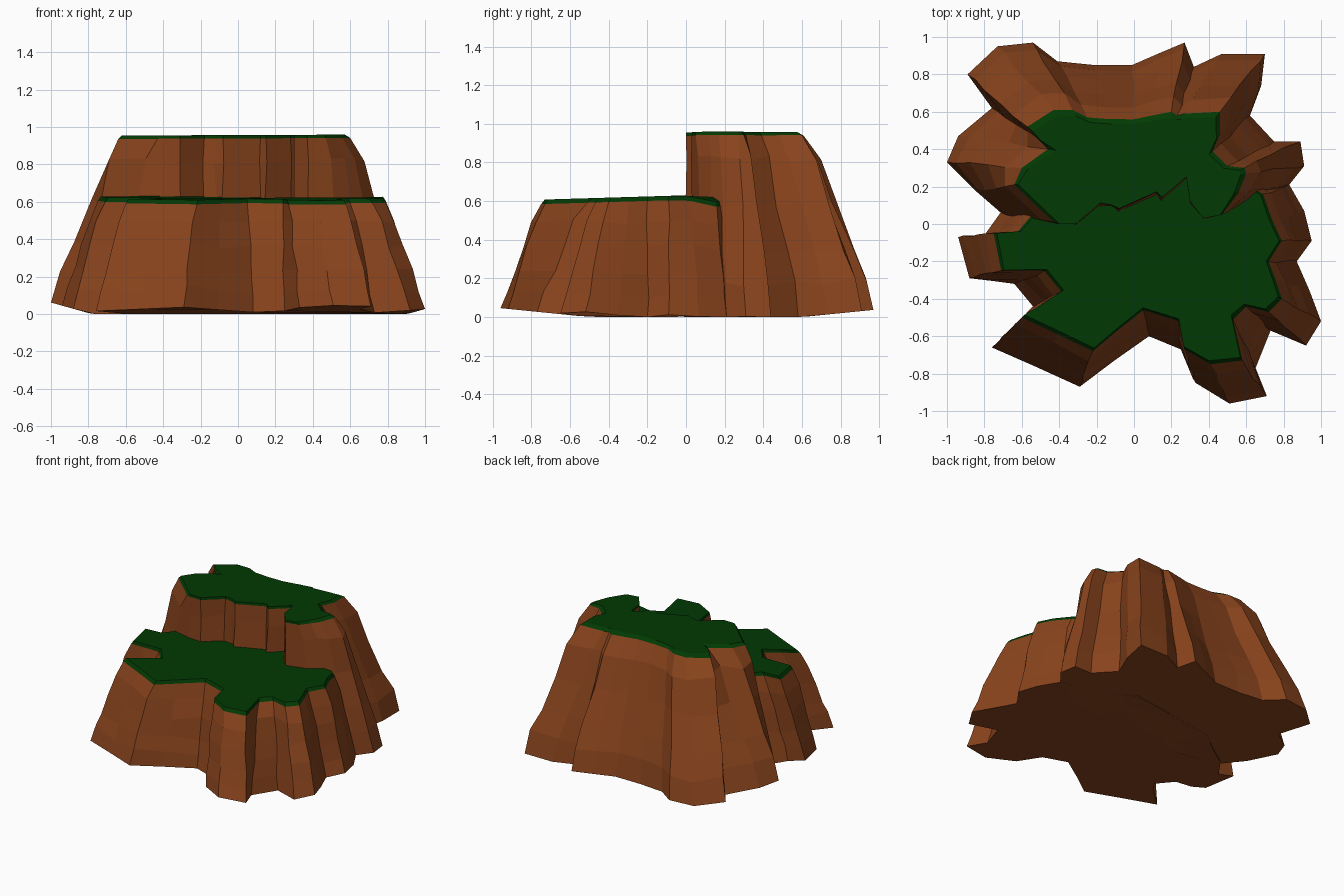
import bpy, bmesh, random
from mathutils import Vector

random.seed(11)
old = bpy.data.objects.get("Cube")
if old:
    bpy.data.objects.remove(old, do_unlink=True)


def make_material(name, colour):
    mat = bpy.data.materials.new(name)
    mat.use_nodes = True
    mat.diffuse_color = colour
    shader = next(n for n in mat.node_tree.nodes if n.type == 'BSDF_PRINCIPLED')
    shader.inputs["Base Color"].default_value = colour
    shader.inputs["Roughness"].default_value = 0.9
    return mat


rock = make_material("rock brown", (0.25, 0.057, 0.012, 1))
grass = make_material("grass green", (0.0006, 0.041, 0.001, 1))


def jitter(amount):
    return random.uniform(-amount, amount)


def read_ribs(table):
    """Turn rows of (foot x, foot y, rim x, rim y), in hundredths, into point
    pairs, with an extra rib in the middle of each long stretch."""
    pairs = [(Vector(r[:2]) / 100, Vector(r[2:]) / 100) for r in table]
    ribs = []
    for (foot, rim), (foot2, rim2) in zip(pairs, pairs[1:] + pairs[:1]):
        ribs.append((foot, rim))
        if (foot2 - foot).length > 0.24 and (rim2 - rim).length > 0.12:
            nudge = Vector((jitter(0.01), jitter(0.01)))
            ribs.append(((foot + foot2) / 2 + nudge, (rim + rim2) / 2 + nudge / 2))
    return ribs


def foot_height(p):
    # The foot lifts off the ground towards the front, back and both sides
    return (max(0, -p.y - 0.5) * 0.1 + max(0, p.y - 0.6) * 0.1
            + max(0, -p.x - 0.78) * 0.28 + max(0, p.x - 0.9) * 0.25)


def loft(name, rings, material):
    """Skin a stack of closed rings and cap both ends."""
    bm = bmesh.new()
    rings = [[bm.verts.new(p) for p in ring] for ring in rings]
    for low, high in zip(rings, rings[1:]):
        for i in range(len(low)):
            j = (i + 1) % len(low)
            bm.faces.new((low[i], low[j], high[j], high[i]))
    bm.faces.new(rings[0])
    bm.faces.new(rings[-1])
    bmesh.ops.recalc_face_normals(bm, faces=bm.faces[:])
    mesh = bpy.data.meshes.new(name)
    bm.to_mesh(mesh)
    bm.free()
    mesh.materials.append(material)
    bpy.context.collection.objects.link(bpy.data.objects.new(name, mesh))


def build_cliff(name, ribs, rim_height, profile):
    """Craggy wall from the foot outline up to the rim outline."""
    rings = []
    for level, blend in profile:
        ring = []
        for foot, rim in ribs:
            p = foot.lerp(rim, blend)
            z = foot_height(foot) * (1 - level) + rim_height(rim) * level
            if 0 < level < 1:
                p += Vector((jitter(0.008), jitter(0.008)))
                z += jitter(0.018)
            ring.append((p.x, p.y, z))
        rings.append(ring)
    loft(name, rings, rock)


def build_turf(name, ribs, rim_height, thickness):
    """Grass slab on the rim whose edge leans back with the wall below."""
    low = [(rim.x, rim.y, rim_height(rim)) for _, rim in ribs]
    tops = [rim + (rim - foot) * 0.09 for foot, rim in ribs]
    high = [(p.x, p.y, rim_height(p) + thickness) for p in tops]
    loft(name, (low, high), grass)


# Low front terrace, counterclockwise from the back left
terrace = read_ribs([
    (-70, 8, -52, 8), (-80, -6, -62, -4), (-94, -7, -75, -5), (-88, -29, -71, -25),
    (-64, -32, -48, -25), (-54, -44, -39, -36), (-76, -66, -60, -50),
    (-29, -87, -22, -68), (8, -60, 5, -46), (25, -67, 24, -52), (33, -85, 27, -67),
    (51, -96, 41, -75), (71, -92, 58, -73), (65, -77, 53, -51), (73, -57, 60, -44),
    (92, -65, 72, -47), (100, -52, 79, -40), (87, -20, 72, -20), (95, -9, 79, -9),
    (91, 7, 74, 2), (83, 21, 69, 16), (30, 40, 30, 40), (-40, 30, -40, 30),
])

# Tall rear plateau, counterclockwise from the front left
plateau = read_ribs([
    (-70, 5, -43, 1), (-40, -1, -40, 0), (-31, -1, -31, 0), (-18, 9, -18, 11),
    (-12, 8, -12, 10), (-8, 5, -8, 8), (12, 15, 12, 17), (15, 12, 15, 14),
    (28, 23, 28, 25), (30, 11, 30, 12), (37, 2, 37, 3), (58, 8, 47, 5),
    (83, 21, 56, 17), (91, 31, 60, 27), (89, 44, 59, 30), (75, 44, 50, 31),
    (62, 58, 42, 39), (68, 74, 46, 48), (70, 91, 46, 60), (47, 91, 27, 59),
    (32, 84, 23, 58), (27, 97, 20, 60), (-1, 85, 0, 56), (-41, 87, -25, 57),
    (-54, 97, -33, 61), (-73, 95, -43, 61), (-89, 80, -57, 52), (-76, 62, -52, 46),
    (-94, 47, -46, 40), (-100, 33, -60, 30), (-85, 18, -64, 21),
])


def terrace_height(p):
    # Rises gently to the back, then dips at the back right end
    return 0.607 + 0.03 * p.y - max(0, p.y) * max(0, p.x - 0.4) * 0.9


def plateau_height(p):
    return 0.939 + 0.004 * p.x


# Wall profiles: (height fraction, how far the wall has moved in to the rim)
terrace_profile = ((0, 0), (0.18, 0.15), (0.36, 0.34), (0.6, 0.54), (0.82, 0.75), (1, 1))
plateau_profile = ((0, 0), (0.18, 0.11), (0.36, 0.29), (0.62, 0.56), (0.87, 0.77), (1, 1))

for label, ribs, height, profile, thickness in (
        ("terrace", terrace, terrace_height, terrace_profile, 0.023),
        ("plateau", plateau, plateau_height, plateau_profile, 0.018)):
    build_cliff(label + "_cliff", ribs, height, profile)
    build_turf(label + "_grass", ribs, height, thickness)
